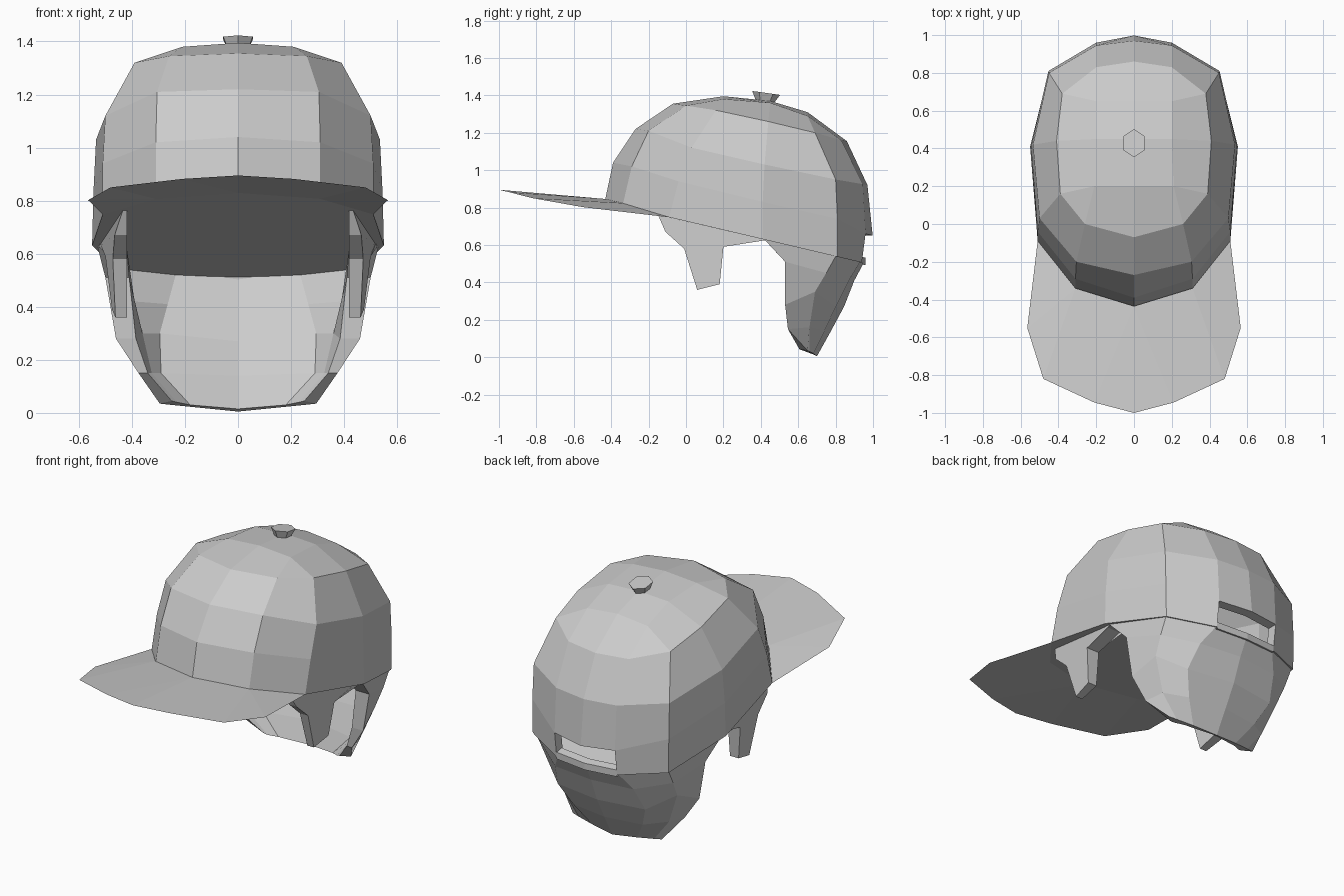
import bpy
import bmesh
from mathutils import Vector, Matrix

if "Cube" in bpy.data.objects:
    bpy.data.objects.remove(bpy.data.objects["Cube"], do_unlink=True)

grey = bpy.data.materials.new("plain grey")
grey.use_nodes = True
colour = (0.6, 0.6, 0.6, 1)
grey.diffuse_color = colour
grey.node_tree.nodes["Principled BSDF"].inputs["Base Color"].default_value = colour


def finish(name, bm, mirror=True):
    """Weld, mirror across x and turn the bmesh into a flat shaded object."""
    bmesh.ops.remove_doubles(bm, verts=bm.verts, dist=0.0005)
    if mirror:
        copy = bmesh.ops.duplicate(bm, geom=bm.verts[:] + bm.edges[:] + bm.faces[:])["geom"]
        for item in copy:
            if isinstance(item, bmesh.types.BMVert):
                item.co.x *= -1
        bmesh.ops.reverse_faces(bm, faces=[f for f in copy if isinstance(f, bmesh.types.BMFace)])
        seam = [v for v in bm.verts if abs(v.co.x) < 0.0005]
        bmesh.ops.remove_doubles(bm, verts=seam, dist=0.0005)
    bmesh.ops.recalc_face_normals(bm, faces=bm.faces)
    mesh = bpy.data.meshes.new(name)
    bm.to_mesh(mesh)
    bm.free()
    mesh.materials.append(grey)
    obj = bpy.data.objects.new(name, mesh)
    bpy.context.collection.objects.link(obj)


def face(bm, points):
    """Add one face, dropping repeated points."""
    kept = []
    for p in map(Vector, points):
        if all((p - q).length > 0.0005 for q in kept):
            kept.append(p)
    if len(kept) > 2:
        bm.faces.new([bm.verts.new(p) for p in kept])


def grid(bm, rows, skip=()):
    """Join successive rows of points with quads."""
    for r, (a, b) in enumerate(zip(rows, rows[1:])):
        for c in range(len(a) - 1):
            if (r, c) not in skip:
                face(bm, (a[c], a[c + 1], b[c + 1], b[c]))


def rim_z(y):
    """Height of the slanting lower edge of the cap."""
    return 0.727 - 0.235 * y


# Crown rings on the left half, running front to back
upper = [(0, -0.07, 1.355), (0.26, 0, 1.345), (0.39, 0.16, 1.32), (0.41, 0.44, 1.26),
         (0.38, 0.69, 1.2), (0.2, 0.83, 1.16), (0, 0.86, 1.155)]
middle = [(0, -0.27, 1.22), (0.305, -0.2, 1.21), (0.5, 0.03, 1.12), (0.535, 0.42, 1.03),
          (0.45, 0.8, 0.95), (0.2, 0.945, 0.925), (0, 0.97, 0.92)]
lower = [(0, -0.39, 1.04), (0.31, -0.29, 1.02), (0.51, -0.04, 0.94), (0.545, 0.41, 0.83),
         (0.453, 0.81, 0.74), (0.2, 0.96, 0.66), (0, 0.998, 0.65)]
plan = [(0, -0.435), (0.31, -0.34), (0.51, -0.09), (0.55, 0.41),
        (0.45, 0.81), (0.2, 0.94), (0, 0.96)]
rim = [(x, y, rim_z(y)) for x, y in plan]

# Top panel spanning the upper ring
top = [[upper[0], upper[1], upper[1]],
       [(0, 0.2, 1.395), (0.21, 0.2, 1.38), upper[2]],
       [(0, 0.45, 1.37), (0.2, 0.45, 1.36), upper[3]],
       [(0, 0.65, 1.31), (0.2, 0.65, 1.29), upper[4]],
       [upper[6], upper[5], upper[5]]]

crown = bmesh.new()
grid(crown, top)
grid(crown, [upper, middle, lower, rim], skip=[(2, 5)])
face(crown, rim)
# Lip inside the rear opening
edge = [lower[6], lower[5], rim[5]]
grid(crown, [edge, [(x, y - 0.06, z) for x, y, z in edge]])
finish("cap_crown", crown)

# Strap below the rear opening
strap = bmesh.new()
sections = []
for x, y in plan[5:]:
    z = rim_z(y)
    sections.append([(x, y, z - 0.01), (x, y, z + 0.03),
                     (x, y - 0.045, z + 0.04), (x, y - 0.045, z), (x, y, z - 0.01)])
grid(strap, sections)
finish("rear_strap", strap)

# Brim sweeping forward, a thin wedge that thickens toward the crown
brim = bmesh.new()
outer = [(0, -1, 0.895), (0.21, -0.945, 0.882), (0.48, -0.82, 0.85),
         (0.565, -0.55, 0.802), rim[2]]
under = [rim[0], rim[0], rim[1], rim[1], rim[2]]
over = [(x, y, z + 0.017) for x, y, z in under[:4]] + [rim[2]]
grid(brim, [over, outer, under, over])
finish("brim", brim)

# Back hair as a thick curved shell, columns run from side to centre
hairline = [(0.53, 0.42), (0.445, 0.8), (0.2, 0.93), (0, 0.95)]
rows = [[(x, y, rim_z(y)) for x, y in hairline],
        [(0.5, 0.53, 0.51), (0.44, 0.75, 0.45), (0.26, 0.87, 0.41), (0, 0.9, 0.41)],
        [(0.46, 0.53, 0.28), (0.425, 0.69, 0.35), (0.29, 0.8, 0.27), (0, 0.845, 0.27)],
        [(0.375, 0.545, 0.15), (0.35, 0.66, 0.16), (0.23, 0.74, 0.14), (0, 0.775, 0.14)],
        [(0.295, 0.65, 0.035), (0.25, 0.66, 0.03), (0.15, 0.68, 0.02), (0, 0.7, 0.005)]]
# Inner wall: front edge, corner, crease and centre of each row
inside = [[(0.42, 0.42, 0.628), (0.41, 0.8, 0.539), (0.235, 0.88, 0.52), (0, 0.92, 0.51)],
          [(0.41, 0.53, 0.51), (0.39, 0.72, 0.42), (0.265, 0.81, 0.41), (0, 0.85, 0.41)],
          [(0.385, 0.53, 0.28), (0.36, 0.64, 0.3), (0.295, 0.73, 0.3), (0, 0.78, 0.27)],
          [(0.34, 0.545, 0.15), (0.325, 0.58, 0.15), (0.29, 0.65, 0.15), (0, 0.73, 0.14)],
          [(0.25, 0.605, 0.045), (0.23, 0.61, 0.04), (0.18, 0.64, 0.03), (0, 0.68, 0.015)]]
hair = bmesh.new()
grid(hair, rows)
grid(hair, inside)
grid(hair, [[row[0] for row in rows], [row[0] for row in inside]])
for end in (0, -1):
    grid(hair, [rows[end], inside[end]])
finish("back_hair", hair)

# Sideburns: outer outline curving inward at the front, with a flat inner side
outside = [(0.435, -0.15, 0.762), (0.465, -0.11, 0.67), (0.472, -0.01, 0.58),
           (0.462, 0.06, 0.36), (0.475, 0.18, 0.39), (0.5, 0.2, 0.59),
           (0.52, 0.38, 0.64), (0.525, 0.43, 0.626)]
inner_side = [(0.418, y, z) for x, y, z in outside]
burn = bmesh.new()
face(burn, outside)
face(burn, inner_side)
grid(burn, [outside + outside[:1], inner_side + inner_side[:1]])
finish("sideburns", burn)

# Six sided button on the top
button = bmesh.new()
bmesh.ops.create_cone(button, cap_ends=True, segments=6, radius1=0.048, radius2=0.075,
                      depth=0.05)
for v in button.verts:
    v.co.x *= 0.86
bmesh.ops.transform(button, verts=button.verts,
                    matrix=Matrix.Translation((0, 0.425, 1.388)) @ Matrix.Rotation(-0.14, 4, "X"))
finish("top_button", button, mirror=False)
